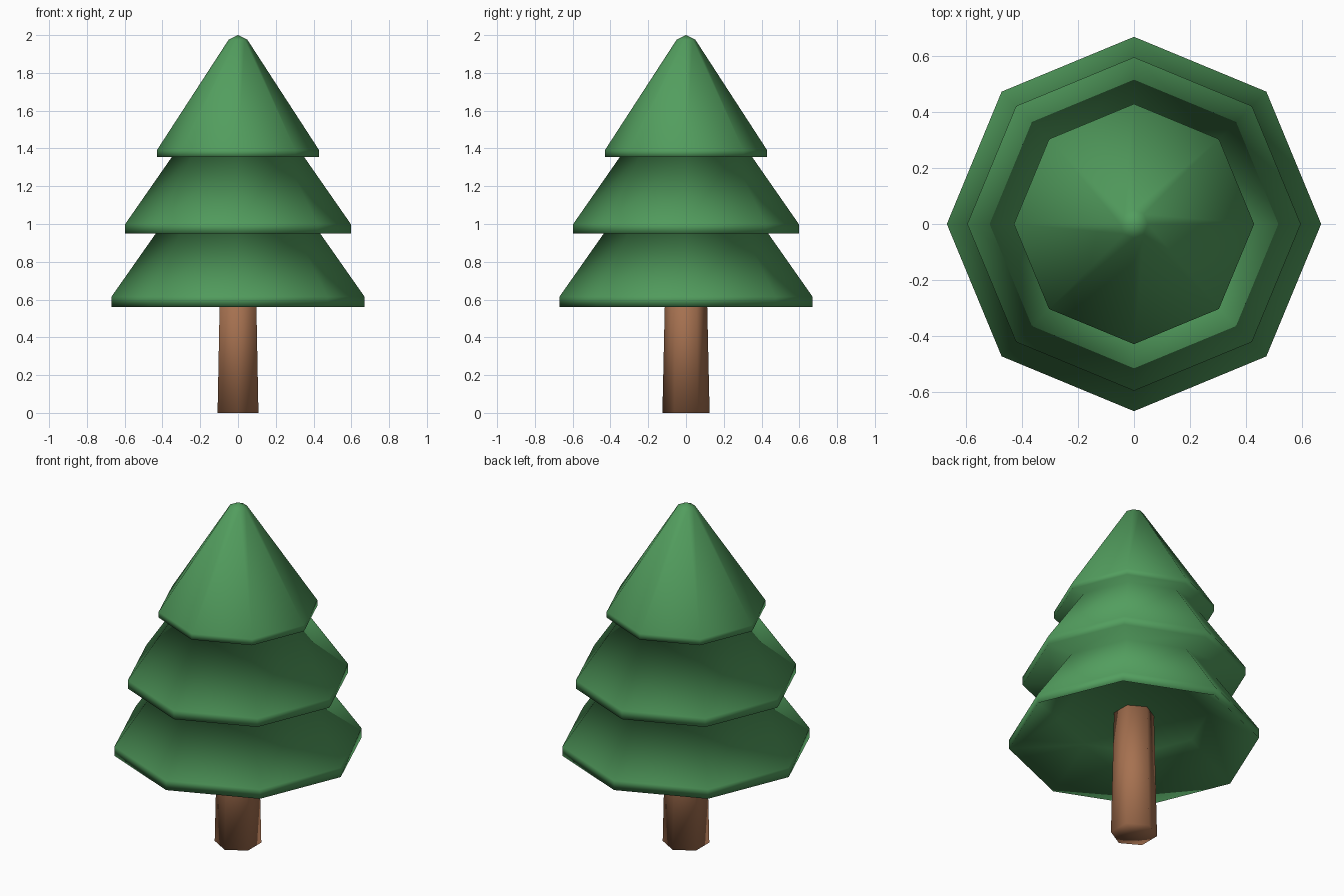
import bpy, bmesh, math

if "Cube" in bpy.data.objects:
    bpy.data.objects.remove(bpy.data.objects["Cube"])


def material(name, rgb):
    m = bpy.data.materials.new(name)
    m.diffuse_color = (*rgb, 1)
    m.use_nodes = True
    m.node_tree.nodes["Principled BSDF"].inputs["Base Color"].default_value = m.diffuse_color
    return m


def lathe(name, profile, sides, start, mat):
    """Spin (radius, height) points around z; radius 0 becomes a pole."""
    bm = bmesh.new()
    rings = []
    for r, z in profile:
        if r == 0:
            rings.append([bm.verts.new((0, 0, z))] * sides)
        else:
            rings.append([bm.verts.new((r * math.cos(start + 2 * math.pi * i / sides),
                                        r * math.sin(start + 2 * math.pi * i / sides), z))
                          for i in range(sides)])
    for a, b in zip(rings, rings[1:]):
        for i in range(sides):
            j = (i + 1) % sides
            quad = list(dict.fromkeys((a[i], a[j], b[j], b[i])))
            bm.faces.new(quad).smooth = True
    bmesh.ops.recalc_face_normals(bm, faces=bm.faces)
    mesh = bpy.data.meshes.new(name)
    bm.to_mesh(mesh)
    bm.free()
    mesh.materials.append(mat)
    ob = bpy.data.objects.new(name, mesh)
    bpy.context.collection.objects.link(ob)
    return ob


green = material("pine green", (0.085, 0.34, 0.112))
brown = material("bark brown", (0.38, 0.165, 0.08))

# Foliage: hollow underside, then three tiers with a short rim and flat overhang
foliage = [(0, 0.74), (0.40, 0.73),
           (0.67, 0.56), (0.67, 0.615), (0.435, 0.95),
           (0.597, 0.95), (0.597, 1.00), (0.35, 1.355),
           (0.43, 1.355), (0.43, 1.39), (0.05, 1.975), (0, 2.0)]
lathe("foliage", foliage, 8, 0, green)

# Trunk: tapered hexagon with corners on the y axis, running up into the foliage
trunk = [(0, 0), (0.125, 0), (0.108, 0.76), (0, 0.76)]
lathe("trunk", trunk, 6, math.pi / 2, brown)
